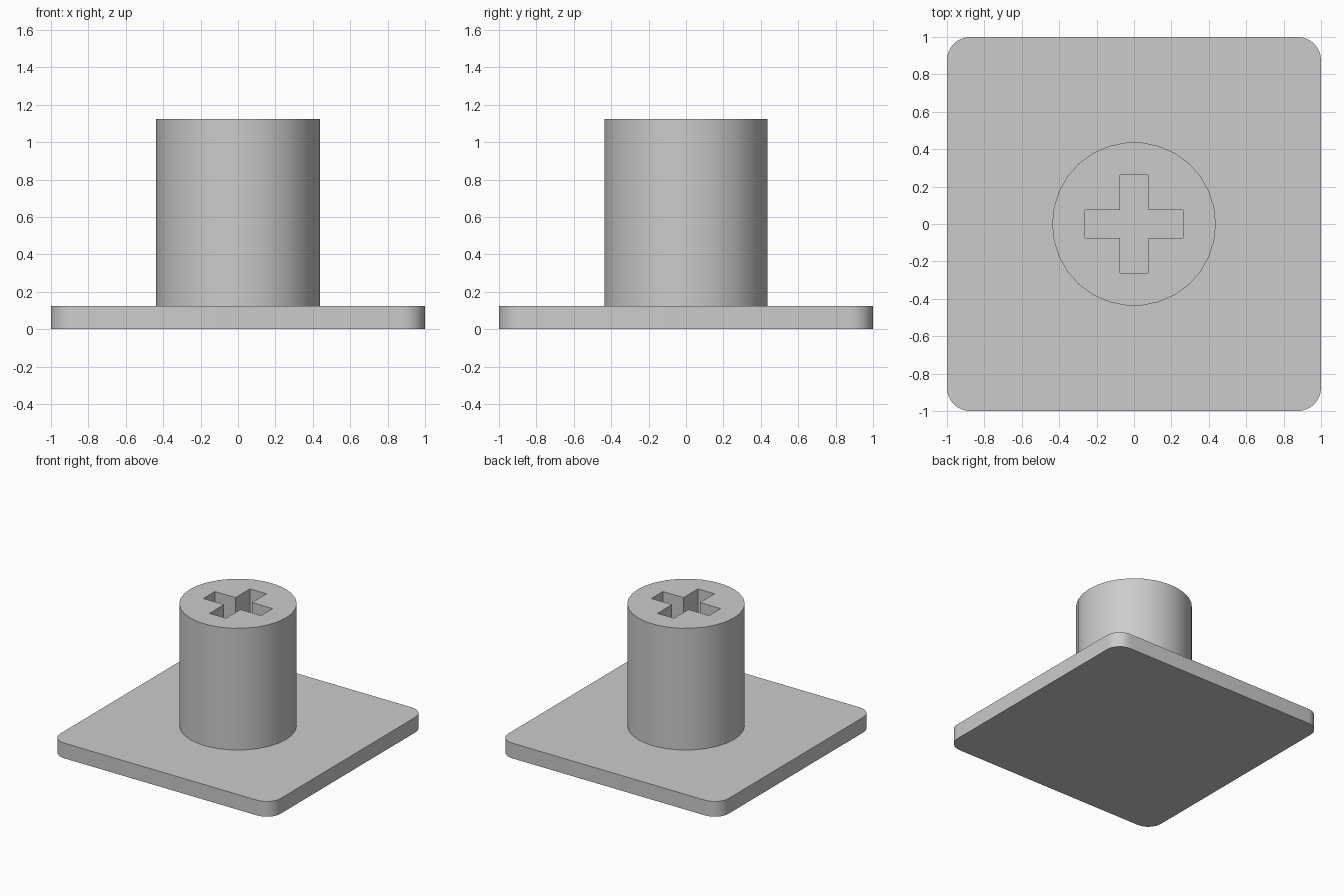
import bpy
import bmesh
from math import cos, sin, pi, radians

PLATE_TOP, STEM_TOP, HOLE_FLOOR = 0.125, 1.125, 0.125

if "Cube" in bpy.data.objects:
    bpy.data.objects.remove(bpy.data.objects["Cube"], do_unlink=True)

grey = bpy.data.materials.new("light grey")
grey.use_nodes = True
grey.diffuse_color = (0.6, 0.6, 0.6, 1)
grey.node_tree.nodes["Principled BSDF"].inputs["Base Color"].default_value = (0.6, 0.6, 0.6, 1)


def prism(name, outline, bottom, top):
    """Extrude a flat outline straight up into a solid."""
    bm = bmesh.new()
    base = bm.faces.new([bm.verts.new((x, y, bottom)) for x, y in outline])
    new = bmesh.ops.extrude_face_region(bm, geom=[base], use_keep_orig=True)["geom"]
    for v in new:
        if isinstance(v, bmesh.types.BMVert):
            v.co.z = top
    bmesh.ops.recalc_face_normals(bm, faces=bm.faces)
    mesh = bpy.data.meshes.new(name)
    bm.to_mesh(mesh)
    bm.free()
    mesh.materials.append(grey)
    obj = bpy.data.objects.new(name, mesh)
    bpy.context.collection.objects.link(obj)
    return obj


def arc(cx, cy, r, start, sweep, steps):
    """Points along a circular arc."""
    angles = [start + sweep * i / steps for i in range(steps + 1)]
    return [(cx + r * cos(a), cy + r * sin(a)) for a in angles]


def smooth(obj):
    bpy.ops.object.select_all(action="DESELECT")
    obj.select_set(True)
    bpy.context.view_layer.objects.active = obj
    bpy.ops.object.shade_smooth_by_angle(angle=radians(30))


# Base plate with rounded corners
radius = 0.125
inner = 1 - radius
corners = []
for i, (sx, sy) in enumerate([(1, 1), (-1, 1), (-1, -1), (1, -1)]):
    corners += arc(sx * inner, sy * inner, radius, i * pi / 2, pi / 2, 8)
plate = prism("base_plate", corners, 0, PLATE_TOP)

# Round stem
stem = prism("stem", arc(0, 0, 0.4375, 0, 2 * pi, 30)[:-1], PLATE_TOP - 0.02, STEM_TOP)

# Cross-shaped socket cut down into the stem
long, half = 0.2625, 0.075
arm = [(long, -half), (long, half), (half, half)]
cross = []
for _ in range(4):
    cross += arm
    arm = [(-y, x) for x, y in arm]
cutter = prism("socket_cutter", cross, HOLE_FLOOR, STEM_TOP + 0.1)
cutter.hide_render = True

cut = stem.modifiers.new("socket", "BOOLEAN")
cut.operation = "DIFFERENCE"
cut.solver = "EXACT"
cut.object = cutter
bpy.context.view_layer.objects.active = stem
bpy.ops.object.modifier_apply(modifier=cut.name)
bpy.data.objects.remove(cutter, do_unlink=True)

for part in (plate, stem):
    smooth(part)
